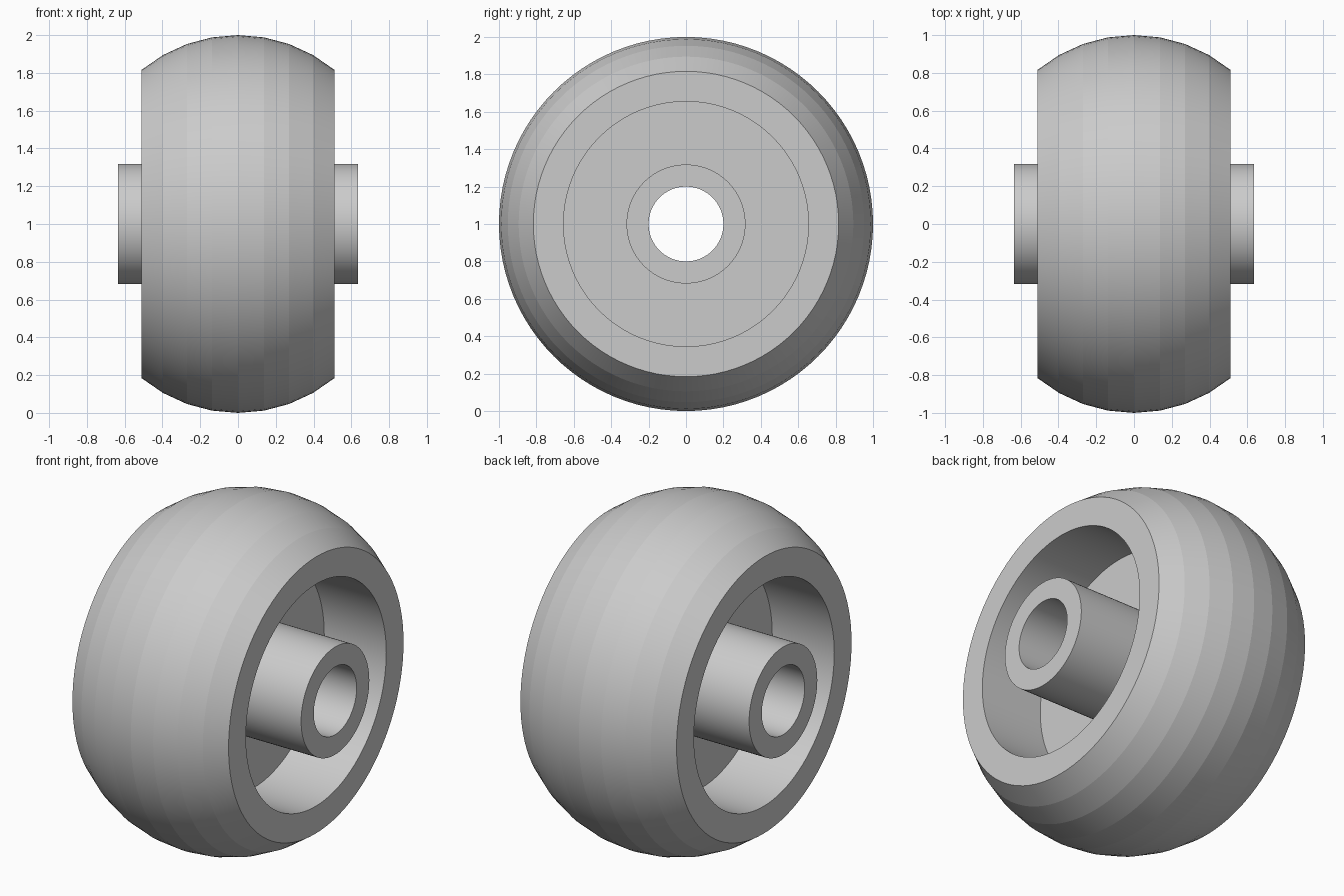
import bpy, bmesh, math
from mathutils import Matrix, Vector

if "Cube" in bpy.data.objects:
    bpy.data.objects.remove(bpy.data.objects["Cube"])

SEGMENTS = 96
CENTRE_Z = 1.0

# Crowned tread: shallow arc across the width, in (x, radius) pairs
CROWN_R, HALF_WIDTH, STEPS = 0.80, 0.51, 8
half_angle = math.asin(HALF_WIDTH / CROWN_R)
tread = []
for i in range(STEPS + 1):
    a = -half_angle + 2 * half_angle * i / STEPS
    tread.append((CROWN_R * math.sin(a), 1.0 - CROWN_R + CROWN_R * math.cos(a)))

# Right side: rim lip, recess wall, web face, hub wall, hub end, bore
side = [(0.51, 0.655), (0.105, 0.655), (0.105, 0.318), (0.635, 0.318), (0.635, 0.20)]
profile = tread + side + [(-x, r) for x, r in reversed(side)]


def lathe(name, points):
    """Revolve a closed (x, radius) profile around the x axle."""
    bm = bmesh.new()
    rings = []
    for i in range(SEGMENTS):
        rot = Matrix.Rotation(2 * math.pi * i / SEGMENTS, 3, 'X')
        rings.append([bm.verts.new(rot @ Vector((x, 0, r))) for x, r in points])
    n = len(points)
    for i in range(SEGMENTS):
        a, b = rings[i], rings[(i + 1) % SEGMENTS]
        for j in range(n):
            k = (j + 1) % n
            bm.faces.new((a[j], a[k], b[k], b[j]))
    bmesh.ops.recalc_face_normals(bm, faces=bm.faces)
    mesh = bpy.data.meshes.new(name)
    bm.to_mesh(mesh)
    bm.free()
    obj = bpy.data.objects.new(name, mesh)
    obj.location.z = CENTRE_Z
    bpy.context.collection.objects.link(obj)
    return obj


# Caster wheel with recessed sides and protruding hub
wheel = lathe("wheel", profile)
bpy.context.view_layer.objects.active = wheel
wheel.select_set(True)
bpy.ops.object.shade_smooth_by_angle(angle=math.radians(6))
